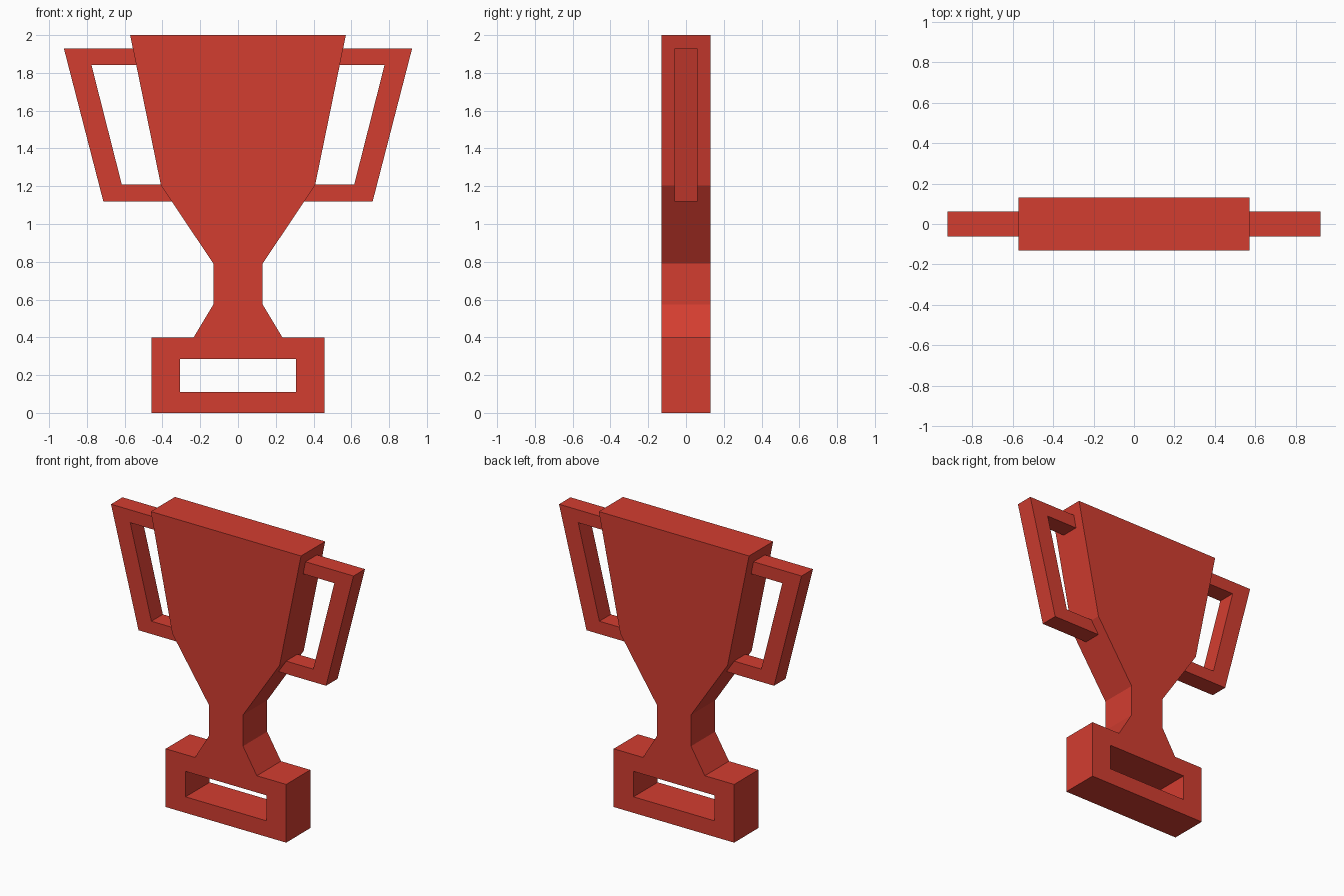
import bpy
import bmesh

if "Cube" in bpy.data.objects:
    bpy.data.objects.remove(bpy.data.objects["Cube"])

red = bpy.data.materials.new("trophy red")
red.diffuse_color = (0.65, 0.047, 0.03, 1.0)
red.use_nodes = True
red.node_tree.nodes["Principled BSDF"].inputs["Base Color"].default_value = red.diffuse_color


def mirrored_slab(name, profile, half_depth):
    """Extrude a right-half (x, z) profile along y and mirror it across x = 0."""
    bm = bmesh.new()
    face = bm.faces.new([bm.verts.new((x, -half_depth, z)) for x, z in profile])
    new = bmesh.ops.extrude_face_region(bm, geom=[face], use_keep_orig=True)["geom"]
    verts = [g for g in new if isinstance(g, bmesh.types.BMVert)]
    bmesh.ops.translate(bm, verts=verts, vec=(0, 2 * half_depth, 0))
    bmesh.ops.recalc_face_normals(bm, faces=bm.faces[:])
    # open the walls on the mirror plane so the halves join
    seam = [f for f in bm.faces if all(abs(v.co.x) < 1e-5 for v in f.verts)]
    bmesh.ops.delete(bm, geom=seam, context="FACES")
    mesh = bpy.data.meshes.new(name)
    bm.to_mesh(mesh)
    bm.free()
    mesh.materials.append(red)
    obj = bpy.data.objects.new(name, mesh)
    bpy.context.collection.objects.link(obj)
    mod = obj.modifiers.new("mirror", "MIRROR")
    mod.use_axis[0] = True
    mod.use_clip = True
    return obj


# cup, stem and base with its rectangular window
mirrored_slab("trophy_body", [
    (0, 0), (0.458, 0), (0.458, 0.4), (0.235, 0.4), (0.13, 0.575),
    (0.13, 0.79), (0.408, 1.205), (0.571, 2.0), (0, 2.0),
    (0, 0.285), (0.307, 0.285), (0.307, 0.11), (0, 0.11),
], 0.131)

# pair of thinner C-shaped handles, ends tucked into the cup
mirrored_slab("handles", [
    (0.33, 1.12), (0.713, 1.12), (0.922, 1.93), (0.5, 1.93),
    (0.5, 1.842), (0.776, 1.842), (0.615, 1.208), (0.33, 1.208),
], 0.062)
